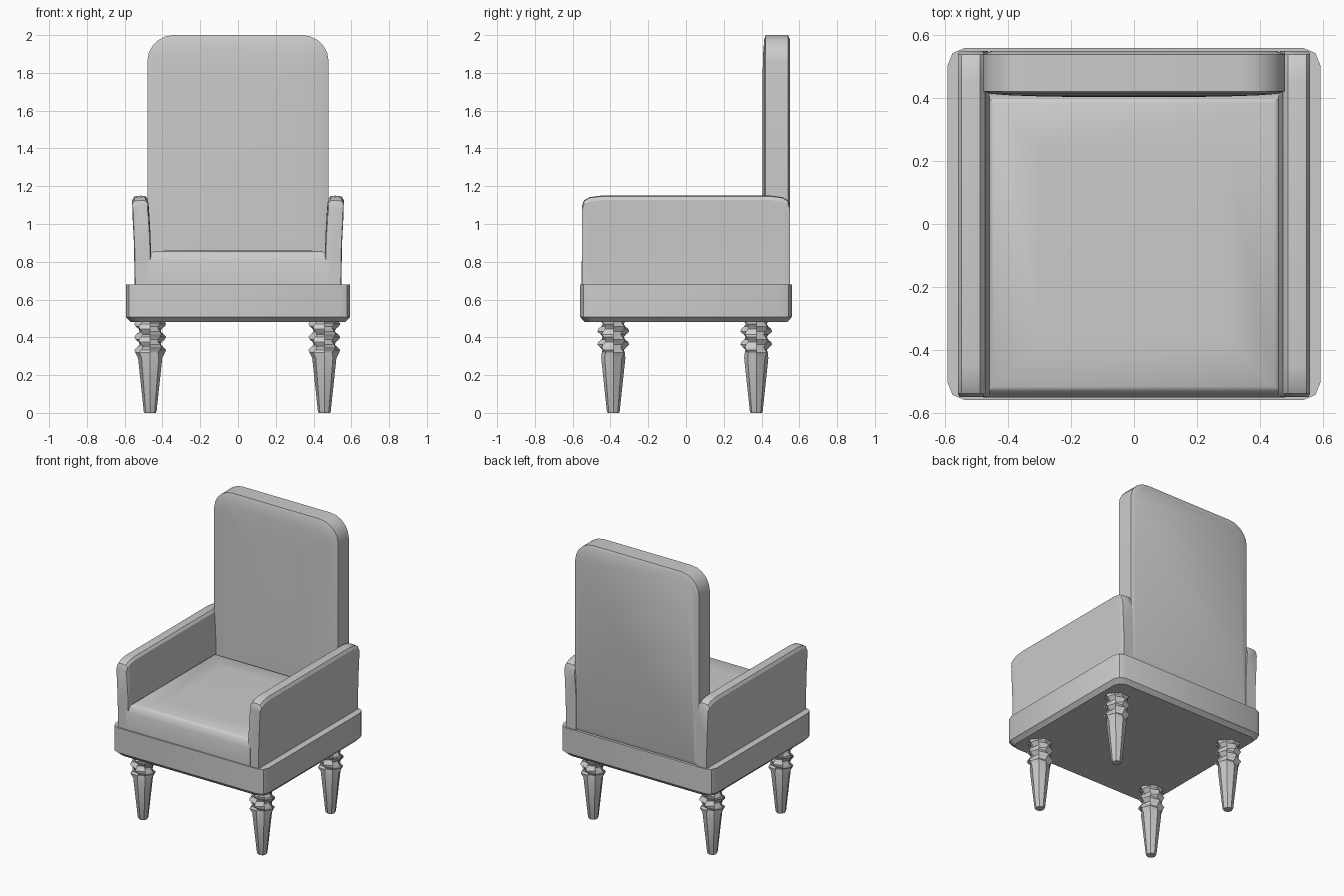
import bpy, bmesh
from math import sin, cos, pi, radians

if "Cube" in bpy.data.objects:
    bpy.data.objects.remove(bpy.data.objects["Cube"])


def loft(name, rings, angle=30):
    """Skin a list of equal-length point rings and cap both ends."""
    bm = bmesh.new()
    rows = [[bm.verts.new(p) for p in ring] for ring in rings]
    n = len(rows[0])
    for a, b in zip(rows, rows[1:]):
        for i in range(n):
            j = (i + 1) % n
            bm.faces.new((a[i], a[j], b[j], b[i]))
    bm.faces.new(rows[0][::-1])
    bm.faces.new(rows[-1])
    bmesh.ops.recalc_face_normals(bm, faces=bm.faces)
    mesh = bpy.data.meshes.new(name)
    bm.to_mesh(mesh)
    bm.free()
    mesh.shade_smooth()
    mesh.set_sharp_from_angle(angle=radians(angle))
    obj = bpy.data.objects.new(name, mesh)
    bpy.context.collection.objects.link(obj)
    return obj


def round_rect(x0, x1, y0, y1, radii, seg):
    """Outline with corner radii for (top right, top left, bottom left, bottom right)."""
    corners = ((x1, y1, -1, -1), (x0, y1, 1, -1), (x0, y0, 1, 1), (x1, y0, -1, 1))
    pts = []
    for k, (x, y, sx, sy) in enumerate(corners):
        r = radii[k]
        for i in range(seg + 1):
            a = pi / 2 * (k + i / seg)
            pts.append((x + sx * r + r * cos(a), y + sy * r + r * sin(a)))
    return pts


# Base frame with chamfered underside
rings = []
for z, d in ((0.48, 0.025), (0.507, 0), (0.68, 0)):
    pts = round_rect(-0.593 + d, 0.593 - d, -0.56 + d, 0.56 - d, (0.055,) * 4, 2)
    rings.append([(x, y, z) for x, y in pts])
loft("base_frame", rings)

# Seat cushion with sloped rim and faint crown
rings = []
for z, d in ((0.67, 0), (0.805, 0), (0.845, 0.016), (0.857, 0.035), (0.861, 0.18)):
    x, y0, y1 = 0.48 - d, -0.552 + d, 0.42 - d
    rings.append([(-x, y0, z), (x, y0, z), (x, y1, z), (-x, y1, z)])
loft("seat_cushion", rings, 40)

# Backrest: rounded top corners, soft rim, slightly padded front
rings = []
for y, d in ((0.55, 0.025), (0.54, 0.0), (0.422, 0.0), (0.414, 0.025),
             (0.409, 0.09), (0.406, 0.18), (0.404, 0.3)):
    r = max(0.14 - d, 0.005)
    pts = round_rect(-0.48 + d, 0.48 - d, 0.675 + d, 2.0 - d, (r, r, 0.005, 0.005), 5)
    rings.append([(x, y, z) for x, z in pts])
loft("backrest", rings)

# Arms: curved cross-section swept front to back with rounded top corners
section = [(0.462, 0.0), (0.46, 0.35), (0.464, 0.6), (0.471, 0.85), (0.477, 0.96),
           (0.49, 0.995), (0.515, 1.0), (0.549, 0.992), (0.56, 0.95),
           (0.558, 0.8), (0.551, 0.5), (0.547, 0.0)]
ends = ((0.55, 1.1, 0.9), (0.54, 1.125, 1), (0.51, 1.142, 1), (0.45, 1.15, 1))
stations = [(-y, t, w) for y, t, w in ends] + [(y, t, w) for y, t, w in reversed(ends)]
for side, sx in (("left", -1), ("right", 1)):
    rings = []
    for y, top, w in stations:
        rings.append([(sx * (0.51 + (x - 0.51) * w), y, 0.675 + t * (top - 0.675))
                      for x, t in section])
    loft(side + "_arm", rings)

# Legs: tapered foot below a two-start twisted collar
SIDES = 8
for fb, cy in (("front", -0.385), ("back", 0.372)):
    for side, cx in (("left", -0.465), ("right", 0.457)):
        rings = []
        for z, r in ((0.0, 0.03), (0.008, 0.034), (0.29, 0.064)):
            rings.append([(cx + r * cos(2 * pi * i / SIDES),
                           cy + r * sin(2 * pi * i / SIDES), z) for i in range(SIDES)])
        steps = 12
        for s in range(steps + 1):
            z = 0.32 + 0.165 * s / steps
            twist = -2 * pi * (z - 0.33) / 0.14
            ring = []
            for i in range(SIDES):
                a = 2 * pi * i / SIDES
                r = 0.07 + 0.015 * cos(2 * (a - twist))
                ring.append((cx + r * cos(a), cy + r * sin(a), z))
            rings.append(ring)
        loft(f"{fb}_{side}_leg", rings, 25)
